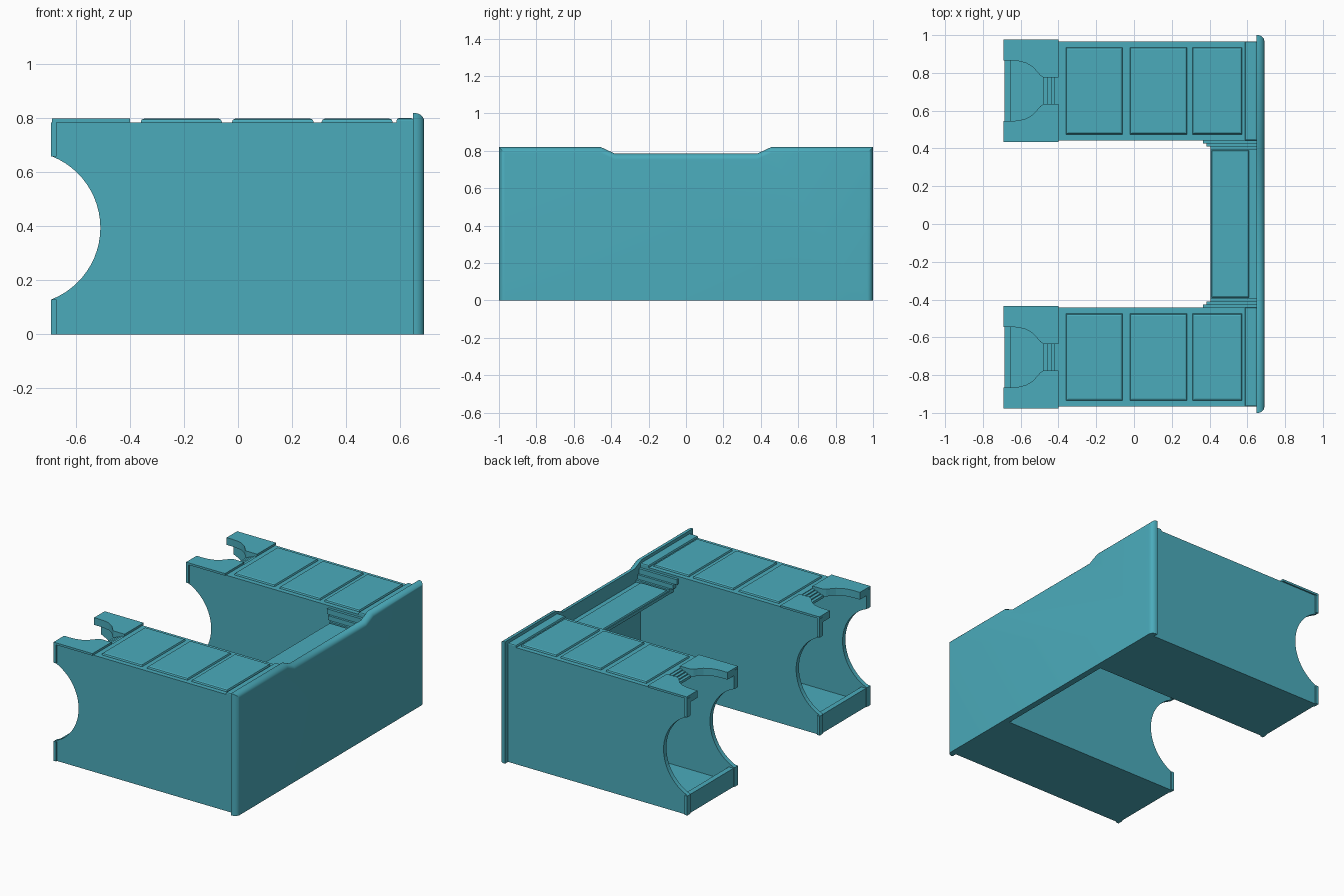
import bpy, bmesh, math

if "Cube" in bpy.data.objects:
    bpy.data.objects.remove(bpy.data.objects["Cube"])

teal = bpy.data.materials.new("teal")
teal.diffuse_color = (0.07, 0.41, 0.50, 1)
teal.use_nodes = True
teal.node_tree.nodes["Principled BSDF"].inputs["Base Color"].default_value = teal.diffuse_color


def loft(name, rings, smooth=False):
    """Skin a list of equal-length vertex rings and cap both ends."""
    bm = bmesh.new()
    vr = [[bm.verts.new(p) for p in r] for r in rings]
    n = len(vr[0])
    for a, b in zip(vr, vr[1:]):
        for i in range(n):
            bm.faces.new((a[i], a[(i + 1) % n], b[(i + 1) % n], b[i]))
    bm.faces.new(vr[0])
    bm.faces.new(vr[-1])
    bmesh.ops.recalc_face_normals(bm, faces=bm.faces[:])
    me = bpy.data.meshes.new(name)
    bm.to_mesh(me)
    bm.free()
    me.materials.append(teal)
    ob = bpy.data.objects.new(name, me)
    bpy.context.collection.objects.link(ob)
    if smooth:
        bpy.context.view_layer.objects.active = ob
        ob.select_set(True)
        bpy.ops.object.shade_smooth_by_angle(angle=math.radians(35))
        ob.select_set(False)
    return ob


def box(name, x0, x1, y0, y1, z0, z1, inset=0.0):
    """Box whose top edge can be chamfered inwards."""
    def ring(z, d):
        return [(x0 + d, y0 + d, z), (x1 - d, y0 + d, z),
                (x1 - d, y1 - d, z), (x0 + d, y1 - d, z)]
    rings = [ring(z0, 0), ring(z1, 0)]
    if inset:
        rings = [ring(z0, 0), ring(z1 - inset, 0), ring(z1 - inset * 0.3, inset * 0.3), ring(z1, inset)]
    return loft(name, rings)


# Rear panel: lowered middle, rounded outer top and side edges
outline = [(-1, 0), (1, 0), (1, .82), (.455, .82), (.38, .785),
           (-.38, .785), (-.455, .82), (-1, .82)]
rings = [[(.648, y, z) for y, z in outline]]
for i in range(9):
    a = math.pi / 2 * i / 8
    d = .032 * (1 - math.cos(a))
    rings.append([(.655 + .035 * math.sin(a),
                   y - math.copysign(d, y) if abs(y) == 1 else y,
                   z - d if z else 0) for y, z in outline])
loft("rear_panel", rings, True)

# Side wall profile with the round bite at the open end
wall = [(.65, 0), (.65, .785), (-.69, .785)]
half = math.asin(.265 / .285)
for i in range(25):
    a = half - 2 * half * i / 24
    wall.append((-.795 + .285 * math.cos(a), .395 + .285 * math.sin(a)))
wall.append((-.69, 0))

# Half of the end cap seen from above, with its bottle-shaped notch
cap = [(-.69, .16), (-.65, .16), (-.61, .157), (-.57, .147), (-.535, .125),
       (-.51, .098), (-.495, .08), (-.48, .07), (-.40, .07)]

for s, side in ((1, "left"), (-1, "right")):
    c = .705 * s
    for t, where in ((1, "outer"), (-1, "inner")):
        k = s * t
        tag = f"{side}_{where}"
        loft(f"{tag}_wall", [[(x, c + k * v, z) for x, z in wall] for v in (.232, .262)])
        # End flanges above and below the bite
        for z0, z1 in ((0, .13), (.66, .785)):
            ya, yb = sorted((c + k * .24, c + k * .271))
            box(f"{tag}_end_flange", -.692, -.672, ya, yb, z0, z1)
        # Notched cap: body and wider lip on top
        for v, z0, z1 in ((.24, .75, .785), (.272, .785, .799)):
            pts = cap + [(-.40, v), (-.69, v)]
            loft(f"{tag}_end_cap", [[(x, c + k * w, z) for x, w in pts] for z in (z0, z1)])

    # Floor, low sill and deck
    box(f"{side}_floor", -.68, .65, c - .235, c + .235, 0, .03)
    box(f"{side}_sill", -.685, -.65, c - .235, c + .235, 0, .125)
    box(f"{side}_deck", -.40, .65, c - .235, c + .235, .75, .785)

    # Ribbed slope in the notch neck
    for i in range(4):
        x = -.48 + .02 * i
        box(f"{side}_neck_rib", x, x + .02, c - .075, c + .075, .74, .757 + .008 * i)

    # Raised deck plates and rear curb
    for x0, x1 in ((-.36, -.06), (-.022, .28), (.31, .573)):
        box(f"{side}_deck_plate", x0, x1, c - .23, c + .23, .78, .799, .011)
    box(f"{side}_rear_curb", .588, .65, c - .262, c + .262, .78, .801, .008)

    # Stepped trim where the arm meets the shelf
    for x0, y0, z0, z1 in ((.365, .425, .735, .77), (.385, .41, .705, .735), (.405, .395, .67, .705)):
        ya, yb = sorted((s * y0, s * .45))
        box(f"{side}_shelf_trim", x0, .65, ya, yb, z0, z1)

# Shelf across the back with its raised plate
box("shelf", .405, .65, -.44, .44, .67, .69)
box("shelf_plate", .41, .61, -.39, .39, .685, .703, .01)
